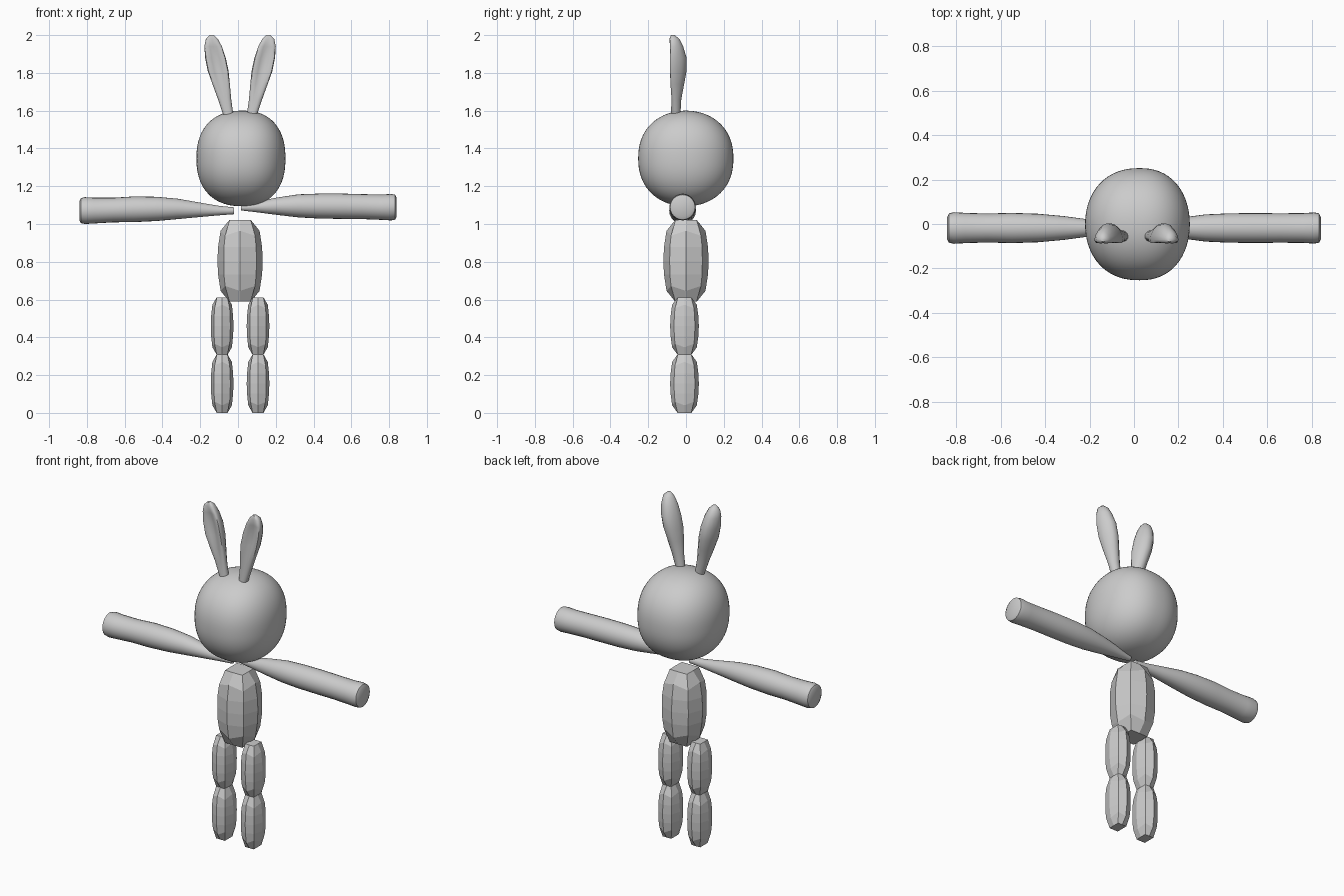
import bpy, bmesh, math
from mathutils import Vector

if "Cube" in bpy.data.objects:
    bpy.data.objects.remove(bpy.data.objects["Cube"], do_unlink=True)

grey = bpy.data.materials.new("plain_grey")
grey.use_nodes = True
grey.diffuse_color = (0.6, 0.6, 0.6, 1)
grey.node_tree.nodes["Principled BSDF"].inputs["Base Color"].default_value = (0.6, 0.6, 0.6, 1)

MID = 0.011  # the body's own centre line


def finish(bm, name, smooth):
    bmesh.ops.recalc_face_normals(bm, faces=bm.faces)
    mesh = bpy.data.meshes.new(name)
    bm.to_mesh(mesh)
    bm.free()
    mesh.materials.append(grey)
    ob = bpy.data.objects.new(name, mesh)
    bpy.context.collection.objects.link(ob)
    if smooth:
        bpy.ops.object.select_all(action="DESELECT")
        ob.select_set(True)
        bpy.context.view_layer.objects.active = ob
        bpy.ops.object.shade_smooth_by_angle(angle=math.radians(smooth))
    return ob


def loft(name, rings, smooth=0):
    """Skin a list of equal-length point rings and cap both ends."""
    bm = bmesh.new()
    loops = [[bm.verts.new(p) for p in ring] for ring in rings]
    n = len(loops[0])
    for a, b in zip(loops, loops[1:]):
        for i in range(n):
            j = (i + 1) % n
            bm.faces.new((a[i], a[j], b[j], b[i]))
    bm.faces.new(loops[0])
    bm.faces.new(loops[-1])
    return finish(bm, name, smooth)


# Faceted pod: height, corner height, side reach, corner reach (unit sizes)
POD = [(1, 1, 0.48, 0.47), (0.74, 0.62, 0.86, 0.66), (0.34, 0.34, 0.97, 0.71)]
POD += [(0, 0, 1, 0.72)] + [(-h, -c, s, k) for h, c, s, k in reversed(POD)]


def pod(name, centre, size):
    rings = []
    for h, c, s, k in POD:
        unit = [(s, 0, h), (k, k, c), (0, s, h), (-k, k, c),
                (-s, 0, h), (-k, -k, c), (0, -s, h), (k, -k, c)]
        rings.append([[o + d * e for o, d, e in zip(centre, p, size)] for p in unit])
    loft(name, rings)


# Torso and legs
pod("torso", (MID, 0, 0.805), (0.12, 0.12, 0.215))
for side, s in (("left", 1), ("right", -1)):
    x = MID + s * 0.095
    pod(side + "_thigh", (x, -0.008, 0.46), (0.06, 0.076, 0.152))
    pod(side + "_shin", (x, -0.008, 0.155), (0.06, 0.076, 0.155))

# Head: softly squared ball
bm = bmesh.new()
bmesh.ops.create_uvsphere(bm, u_segments=64, v_segments=40, radius=1)
for v in bm.verts:
    x, y, z = v.co
    t = (abs(x) ** 2.35 + abs(y) ** 2.05 + abs(z) ** 2.3) ** (-1 / 2.25)
    x, y, z = x * t, y * t, z * t
    v.co = (0.025 + x * (0.226 if x > 0 else 0.245), y * 0.252 - 0.001, 1.347 + z * 0.253)
finish(bm, "head", 60)

# Arms: distance along, centre height, radius
RIGHT_ARM = [(0.02, 1.07, 0.018), (0.1, 1.071, 0.025), (0.2, 1.075, 0.038), (0.32, 1.08, 0.054),
             (0.43, 1.08, 0.064), (0.55, 1.078, 0.068), (0.66, 1.074, 0.065),
             (0.76, 1.071, 0.068), (0.81, 1.071, 0.071), (0.832, 1.071, 0.066), (0.84, 1.071, 0.05)]
LEFT_ARM = [(0.015, 1.086, 0.014), (0.1, 1.09, 0.028), (0.2, 1.094, 0.045), (0.32, 1.096, 0.061),
            (0.43, 1.095, 0.066), (0.55, 1.094, 0.067), (0.66, 1.092, 0.066),
            (0.76, 1.089, 0.067), (0.81, 1.089, 0.07), (0.832, 1.089, 0.066), (0.84, 1.089, 0.05)]
for name, s, path in (("right_arm", -1, RIGHT_ARM), ("left_arm", 1, LEFT_ARM)):
    turns = [math.tau * i / 24 for i in range(24)]
    loft(name, [[(s * d, -0.018 + r * math.cos(a), z + r * math.sin(a)) for a in turns]
                for d, z, r in path], 50)

# Ears: height, inner x, outer x, front y, back y; hollowed at the front
EAR = [(1.575, 0.035, 0.088, -0.08, -0.03), (1.66, 0.047, 0.117, -0.085, -0.025),
       (1.74, 0.054, 0.146, -0.1, -0.01), (1.81, 0.061, 0.171, -0.108, 0.003),
       (1.88, 0.076, 0.185, -0.108, 0.003), (1.94, 0.096, 0.189, -0.102, -0.015),
       (1.98, 0.118, 0.181, -0.096, -0.035), (2.0, 0.138, 0.16, -0.08, -0.06)]
for side, s in (("left", 1), ("right", -1)):
    rings = []
    for k, (z, x0, x1, y0, y1) in enumerate(EAR):
        hollow = 0.75 * math.sin(math.pi * k / (len(EAR) - 1))
        ring = []
        for i in range(16):
            c, d = math.cos(math.tau * i / 16), math.sin(math.tau * i / 16)
            if d < 0:
                d += hollow * (1 - abs(c)) ** 0.7
            d -= hollow * 0.5 * c * c
            ring.append((MID + s * ((x0 + x1) / 2 - MID + c * (x1 - x0) / 2 + MID),
                         (y0 + y1) / 2 + d * (y1 - y0) / 2, z))
        rings.append(ring)
    loft(side + "_ear", rings, 55)
